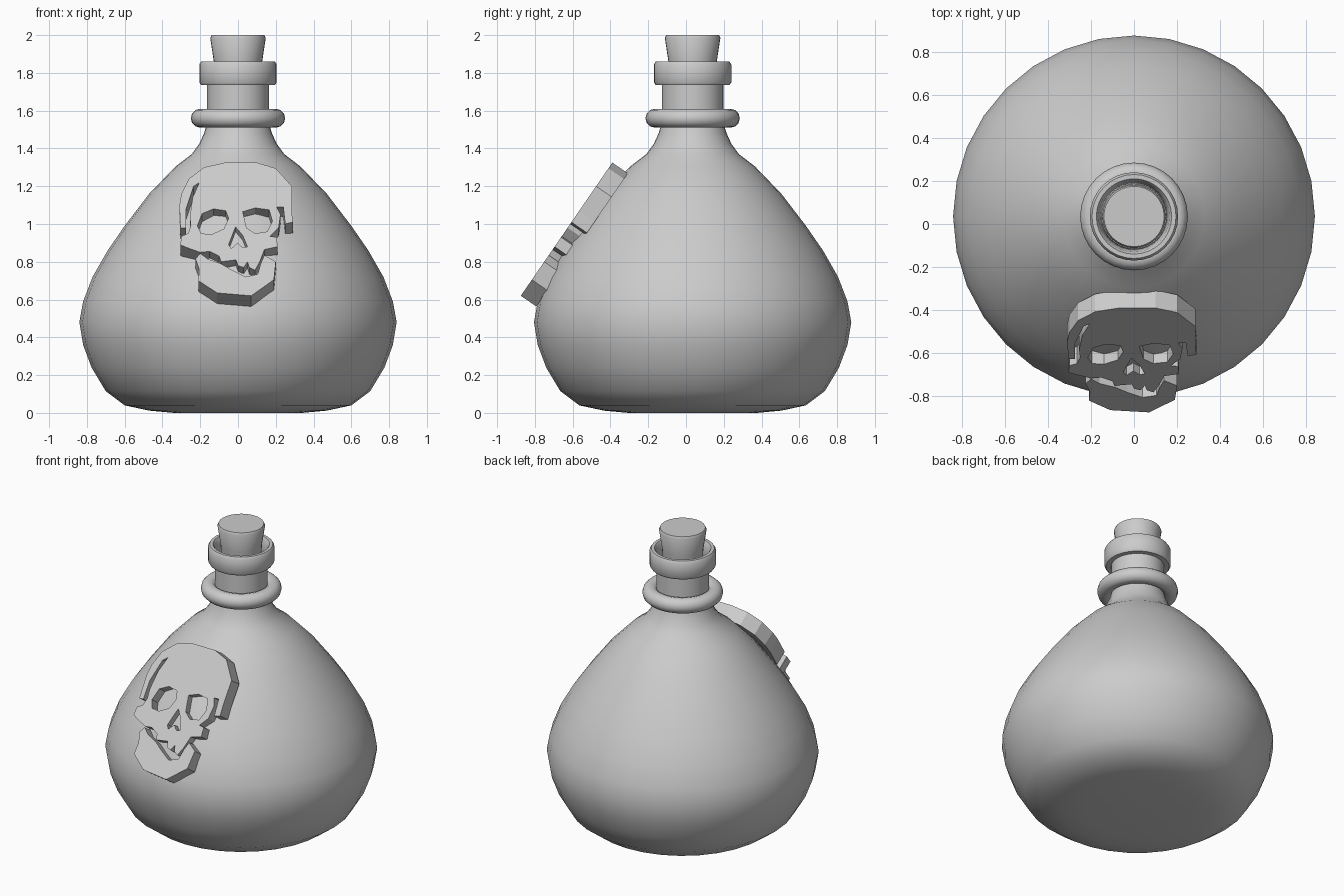
import bpy
import math

cube = bpy.data.objects.get("Cube")
if cube:
    bpy.data.objects.remove(cube, do_unlink=True)

AXIS_Y = 0.035          # bottle axis
SIDES = 32

grey = bpy.data.materials.new("plain grey")
grey.use_nodes = True
grey.diffuse_color = (0.6, 0.6, 0.6, 1)
grey.node_tree.nodes["Principled BSDF"].inputs["Base Color"].default_value = grey.diffuse_color


def add_mesh(name, mesh, smooth_angle=None):
    mesh.materials.clear()
    mesh.materials.append(grey)
    obj = bpy.data.objects.new(name, mesh)
    bpy.context.collection.objects.link(obj)
    if smooth_angle:
        bpy.ops.object.select_all(action='DESELECT')
        obj.select_set(True)
        bpy.context.view_layer.objects.active = obj
        bpy.ops.object.shade_smooth_by_angle(angle=math.radians(smooth_angle))
    return obj


def lathe(name, profile, closed=False, smooth_angle=35):
    """Spin a (radius, height) profile, listed from bottom to top, round the axis."""
    verts, faces, n = [], [], len(profile)
    for i in range(SIDES):
        a = math.tau * i / SIDES
        verts += [(r * math.sin(a), AXIS_Y + r * math.cos(a), z) for r, z in profile]
    for i in range(SIDES):
        j = (i + 1) % SIDES
        for k in range(n if closed else n - 1):
            m = (k + 1) % n
            faces.append((i * n + k, i * n + m, j * n + m, j * n + k))
    if not closed:
        faces.append([i * n for i in range(SIDES)])
        faces.append([i * n + n - 1 for i in reversed(range(SIDES))])
    mesh = bpy.data.meshes.new(name)
    mesh.from_pydata(verts, [], faces)
    return add_mesh(name, mesh, smooth_angle)


# Bottle body with its shoulder
lathe("bottle_body", [
    (.34, 0), (.47, .012), (.6, .04), (.7, .115), (.775, .24), (.82, .36),
    (.84, .48), (.82, .59), (.77, .72), (.69, .86), (.6, .99), (.47, 1.16),
    (.33, 1.305), (.245, 1.37), (.205, 1.425), (.18, 1.48), (.165, 1.53)])

# Hollow neck tube
lathe("neck", [(.163, 1.5), (.163, 1.76), (.145, 1.76), (.145, 1.5)], closed=True)

# Rounded ring at the foot of the neck
lathe("neck_ring", [
    (.2 + .05 * math.cos(math.tau * k / 12), 1.56 + .05 * math.sin(math.tau * k / 12))
    for k in range(12)], closed=True, smooth_angle=60)

# Lip round the mouth
lathe("bottle_lip", [
    (.165, 1.735), (.195, 1.735), (.205, 1.75), (.205, 1.845), (.195, 1.86),
    (.175, 1.86), (.165, 1.845), (.15, 1.76)], closed=True, smooth_angle=50)

# Tapered cork
lathe("cork", [(.115, 1.65), (.128, 1.86), (.147, 1.985), (.14, 2)], smooth_angle=50)

# Sloping skull plate: outlines are (x, height) on its front face
SLOPE = math.radians(55.5)
THICK = 0.1
TOP_Y, TOP_Z = -.39, 1.325


def plate(name, outlines):
    """Fill the outlines (the first is the border, the rest are holes) and give them depth."""
    curve = bpy.data.curves.new(name + "_outline", 'CURVE')
    curve.dimensions = '2D'
    curve.fill_mode = 'BOTH'
    curve.extrude = THICK / 2
    for points in outlines:
        spline = curve.splines.new('POLY')
        spline.points.add(len(points) - 1)
        for p, (x, z) in zip(spline.points, points):
            p.co = (x, (z - TOP_Z) / math.sin(SLOPE), -THICK / 2, 1)
            p.co.z = 0
        spline.use_cyclic_u = True
    helper = bpy.data.objects.new(name + "_helper", curve)
    bpy.context.collection.objects.link(helper)
    graph = bpy.context.evaluated_depsgraph_get()
    mesh = bpy.data.meshes.new_from_object(helper.evaluated_get(graph))
    mesh.name = name
    bpy.data.objects.remove(helper, do_unlink=True)
    obj = add_mesh(name, mesh)
    obj.rotation_euler.x = SLOPE
    obj.location = (0, TOP_Y + math.sin(SLOPE) * THICK / 2, TOP_Z - math.cos(SLOPE) * THICK / 2)
    for poly in mesh.polygons:
        poly.use_smooth = False


cranium = [
    (-.26, 1.24), (-.18, 1.3), (-.07, 1.325), (.1, 1.325), (.2, 1.295), (.285, 1.2),
    # right-hand temple crack and cheek
    (.285, 1.07), (.29, 1.01), (.25, 1), (.24, 1.09), (.205, 1.09), (.225, 1.05),
    (.215, .98), (.17, .935), (.205, .93), (.21, .88), (.14, .865),
    # upper teeth
    (.115, .8), (.09, .755), (.06, .77), (.05, .8), (.03, .77), (0, .78),
    (-.01, .81), (-.09, .8), (-.1, .83),
    # left-hand cheek and temple crack
    (-.15, .855), (-.2, .85), (-.27, .875), (-.305, .89), (-.3, .935), (-.265, .95),
    (-.25, .99), (-.255, 1.04), (-.24, 1.14), (-.205, 1.22), (-.235, 1.2),
    (-.275, 1.08), (-.275, .98), (-.305, .98), (-.31, 1.1), (-.3, 1.16)]
eye_a = [(-.215, .99), (-.19, 1.055), (-.13, 1.08), (-.065, 1.07), (-.05, 1.03),
         (-.075, .975), (-.14, .945), (-.195, .95)]
eye_b = [(.025, 1.065), (.09, 1.085), (.165, 1.075), (.182, 1.015), (.155, .96),
         (.09, .95), (.045, .98)]
nose = [(-.013, .985), (.025, .94), (.05, .88), (.025, .875), (-.003, .9),
        (-.035, .87), (-.05, .89)]
plate("skull_cranium", [cranium, eye_a, eye_b, nose])

jaw = [(-.225, .815), (-.205, .76), (-.21, .7), (-.11, .635), (.07, .62), (.19, .705),
       (.2, .8), (.14, .835), (.12, .79), (.105, .735), (.04, .72), (-.03, .755),
       (-.09, .79), (-.16, .815), (-.2, .845)]
plate("skull_jaw", [jaw])
